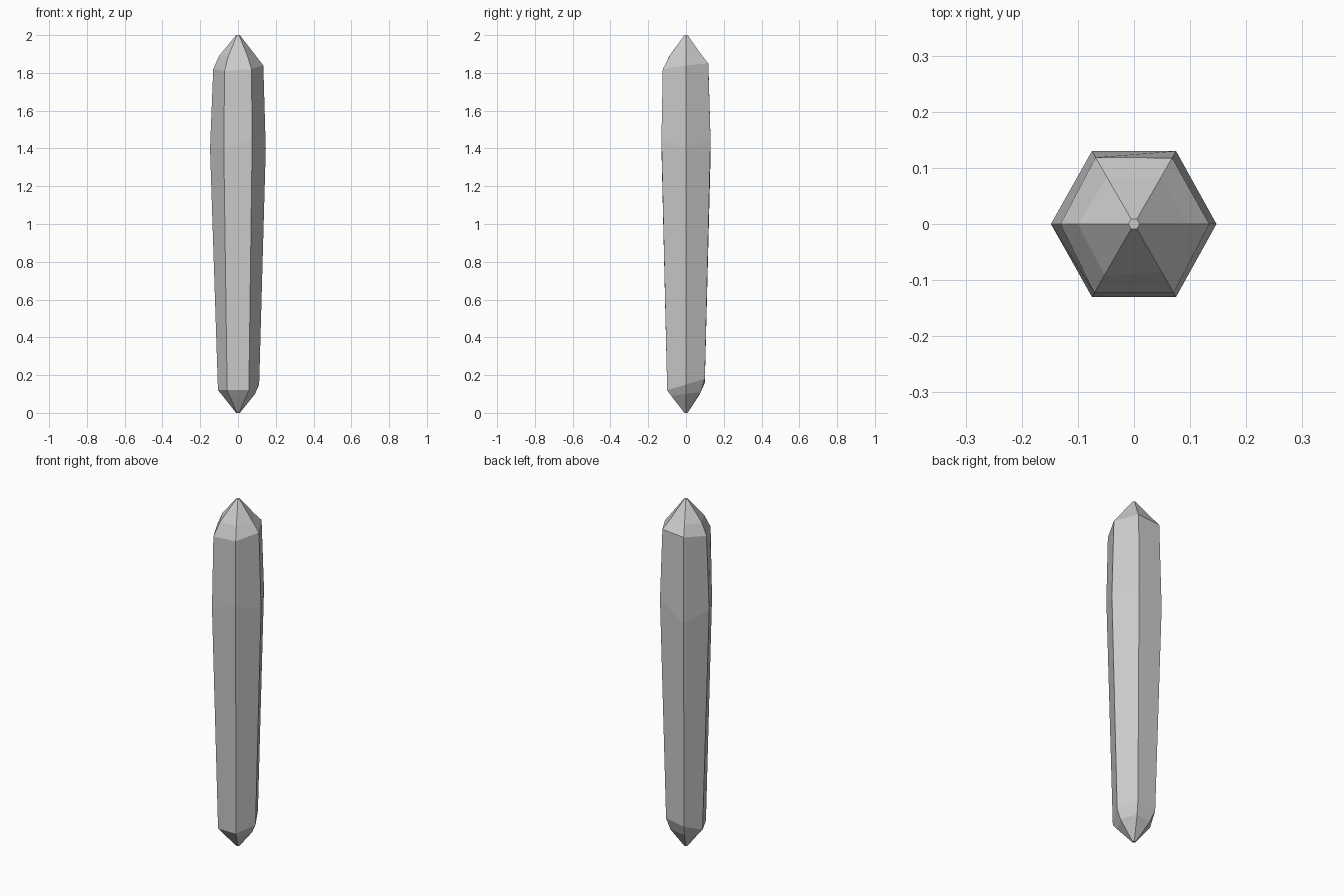
import bpy, bmesh, math

if "Cube" in bpy.data.objects:
    bpy.data.objects.remove(bpy.data.objects["Cube"])

# Crystal: six corner profiles (radius, height), uneven shoulders at both ends
lower = [(0.112, 0.15), (0.115, 0.18), (0.115, 0.16), (0.106, 0.12), (0.115, 0.12), (0.115, 0.12)]
lower_neck = [(0.09, 0.10), (0.09, 0.11), (0.085, 0.10), (0.085, 0.095), (0.09, 0.09), (0.09, 0.09)]
middle = [(0.147, 1.40), (0.150, 1.45), (0.150, 1.35), (0.148, 1.40), (0.150, 1.40), (0.150, 1.45)]
upper = [(0.134, 1.84), (0.136, 1.85), (0.137, 1.84), (0.131, 1.82), (0.142, 1.81), (0.142, 1.82)]
upper_neck = [(0.095, 1.89), (0.095, 1.895), (0.095, 1.89), (0.10, 1.89), (0.105, 1.885), (0.10, 1.89)]
rings = [[(0.010, 0.0)] * 6, lower_neck, lower, middle, upper, upper_neck, [(0.010, 2.0)] * 6]

bm = bmesh.new()
loops = [[bm.verts.new((r * math.cos(i * math.pi / 3), r * math.sin(i * math.pi / 3), z))
          for i, (r, z) in enumerate(ring)] for ring in rings]
for a, b in zip(loops, loops[1:]):
    for i in range(6):
        j = (i + 1) % 6
        bm.faces.new((a[i], a[j], b[j], b[i]))

# Small flat tips
bm.faces.new(loops[0][::-1])
bm.faces.new(loops[-1])
bmesh.ops.recalc_face_normals(bm, faces=bm.faces)

mesh = bpy.data.meshes.new("crystal")
bm.to_mesh(mesh)
bm.free()
bpy.context.collection.objects.link(bpy.data.objects.new("crystal", mesh))
